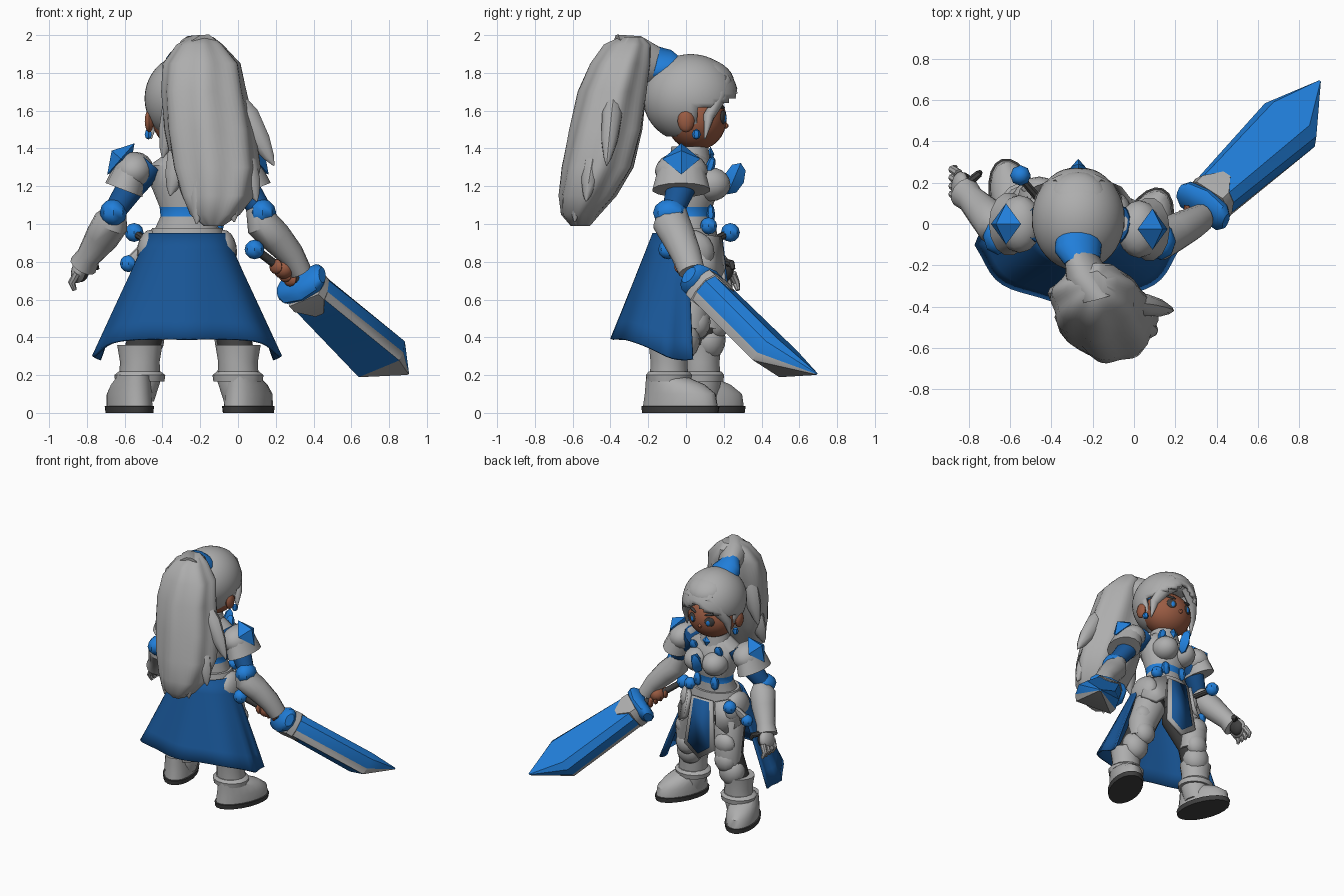
import bpy, bmesh, math
from mathutils import Vector, Euler

if "Cube" in bpy.data.objects:
    bpy.data.objects.remove(bpy.data.objects["Cube"])

def mat(name, *rgb):
    m = bpy.data.materials.new(name)
    m.diffuse_color = (*rgb, 1)
    m.use_nodes = True
    m.node_tree.nodes["Principled BSDF"].inputs["Base Color"].default_value = m.diffuse_color
    return m

GREY = mat("silver_grey", .42, .42, .42)
BLUE = mat("bright_blue", .015, .21, .70)
CLOTH = mat("deep_blue", .009, .09, .30)
SKIN = mat("brown_skin", .32, .105, .055)
DARK = mat("dark_grey", .05, .05, .05)
CX, Z = -.27, (0, 0, 1)  # body centre line, up

def finish(name, bm, m, extra=None, rule=None, thick=0):
    bmesh.ops.recalc_face_normals(bm, faces=bm.faces)
    me = bpy.data.meshes.new(name)
    me.materials.append(m)
    if extra:
        me.materials.append(extra)
        for f in bm.faces:
            f.material_index = int(rule(f))
    bm.to_mesh(me)
    ob = bpy.data.objects.new(name, me)
    bpy.context.collection.objects.link(ob)
    if thick:
        s = ob.modifiers.new("thickness", 'SOLIDIFY')
        s.thickness, s.offset = thick, 0
    return ob

def ball(name, loc, size, m, rot=(0, 0, 0), seg=16, rings=10, cut=None, thick=0):
    bm = bmesh.new()
    bmesh.ops.create_uvsphere(bm, u_segments=seg, v_segments=rings, radius=1)
    e = Euler(rot).to_matrix()
    for v in bm.verts:
        v.co = e @ Vector(a * b for a, b in zip(v.co, size)) + Vector(loc)
    if cut:
        bmesh.ops.delete(bm, geom=[f for f in bm.faces if cut(f.calc_center_median())], context='FACES')
    return finish(name, bm, m, thick=thick)

def tube(name, rings, m, n=14, ref=(0, 1, 0), axis=None, turn=0, profile=None, ripple=None, extra=None, rule=None):
    """Skin rings (x, y, z, width radius, depth radius) along a path."""
    bm = bmesh.new()
    pts = [Vector(r[:3]) for r in rings]
    prof = profile or [(math.cos(2*math.pi*i/n), math.sin(2*math.pi*i/n)) for i in range(n)]
    n, loops = len(prof), []
    for k, r in enumerate(rings):
        t = (Vector(axis) if axis else pts[min(k+1, len(pts)-1)] - pts[max(k-1, 0)]).normalized()
        u = t.cross(Vector(ref)).normalized()
        w = t.cross(u)
        c, s = math.cos(turn), math.sin(turn)
        u, w = u*c + w*s, w*c - u*s
        loops.append([bm.verts.new(pts[k] + (u*p[0]*r[3] + w*p[1]*r[-1]) * (ripple(i, k) if ripple else 1))
                      for i, p in enumerate(prof)])
    for a, b in zip(loops, loops[1:]):
        for i in range(n):
            bm.faces.new((a[i], a[(i+1) % n], b[(i+1) % n], b[i]))
    bm.faces.new(loops[0])
    bm.faces.new(loops[-1])
    return finish(name, bm, m, extra, rule)

def plate(name, pts, m, thick=.02):
    bm = bmesh.new()
    bm.faces.new([bm.verts.new(p) for p in pts])
    finish(name, bm, m, thick=thick)

# head, hair cap and face details
ball("face", (CX, .055, 1.555), (.185, .16, .165), SKIN, seg=24, rings=16)
ball("hair_cap", (CX, .025, 1.665), (.212, .24, .222), GREY, seg=40, rings=30, thick=.025,
     cut=lambda c: c.z < 1.475 or (c.y > .07 and c.z < 1.71 - .5*abs(c.x-CX)))
ball("hair_front", (CX, .115, 1.785), (.145, .145, .09), GREY, (-.35, 0, 0), 20, 14)
ball("nose", (CX, .208, 1.52), (.016, .018, .016), SKIN, seg=8, rings=6)
tube("neck", [(CX, .02, 1.34, .07, .07), (CX, .03, 1.45, .06, .06)], SKIN)
for s in (-1, 1):
    x = lambda d: CX + s*d
    ball("ear", (x(.2), 0, 1.545), (.025, .045, .06), SKIN, seg=10, rings=8)
    ball("earring", (x(.205), .055, 1.475), (.022, .024, .028), BLUE, seg=6, rings=4)
    ball("eye", (x(.075), .197, 1.565), (.037, .012, .036), DARK, (0, 0, -s*.4), 12, 8)
    ball("iris", (x(.070), .205, 1.56), (.018, .009, .024), BLUE, (0, 0, -s*.4), 10, 6)
    ball("eyebrow", (x(.078), .187, 1.622), (.045, .012, .01), DARK, (0, -s*.2, -s*.4), 8, 6)
    tube("hair_fringe", [(x(.02), .17, 1.81, .05, .03), (x(.06), .215, 1.74, .065, .03), (x(.13), .183, 1.67, .05, .03),
                         (x(.18), .12, 1.57, .035, .03), (x(.19), .1, 1.45, .004, .004)], GREY, 10)

# ponytail with a tie and loose locks
tube("hair_tie", [(CX, -.06, 1.80, .11, .085), (CX, -.12, 1.84, .118, .09), (CX+.02, -.18, 1.86, .105, .07)], BLUE)
tube("ponytail_root", [(CX, -.12, 1.84, .09, .06), (-.23, -.25, 1.87, .13, .1), (-.2, -.36, 1.86, .15, .1)], GREY)
tube("ponytail", [(-.19, -.29, 1.99, .06, .06), (-.2, -.31, 1.95, .12, .12), (-.19, -.345, 1.85, .2, .155),
                  (-.18, -.385, 1.7, .22, .18), (-.15, -.42, 1.5, .235, .19), (-.12, -.465, 1.3, .23, .185),
                  (-.11, -.52, 1.15, .19, .15), (-.125, -.56, 1.05, .13, .1), (-.13, -.56, .99, .05, .05)],
     GREY, 56, axis=Z, ripple=lambda i, k: 1 + .05*math.cos(2*math.pi*i/56*7 + k*.5))
for x, y, z, dx, dy, dz in ((-.02, -.38, 1.68, .21, -.04, -.37), (-.28, -.42, 1.45, -.08, -.05, -.3),
                            (0, -.48, 1.4, .1, -.05, -.28), (-.18, -.56, 1.4, -.04, -.05, -.4),
                            (-.06, -.55, 1.35, .04, -.04, -.34), (-.3, -.33, 1.75, -.1, -.01, -.4)):
    tube("hair_lock", [(x + dx*f, y + dy*f, z + dz*f, r, r*.8) for f, r in
                       ((0, .04), (.3, .07), (.65, .055), (.88, .028), (1, .004))], GREY, 10)

# torso, collar and belt
tube("torso", [(CX, .01, .80, .19, .14), (CX, .01, .93, .19, .14), (CX, .02, 1.04, .14, .115),
               (CX, .02, 1.09, .145, .12), (CX, .03, 1.2, .19, .15), (CX, .01, 1.31, .2, .13),
               (CX, .01, 1.38, .1, .09)], GREY, 20, axis=Z, extra=BLUE,
     rule=lambda f: 1.04 < f.calc_center_median().z < 1.08 and abs(f.normal.z) < .6)
tube("collar", [(CX, .02, 1.33, .12, .11), (CX, .02, 1.41, .1, .1)], GREY, axis=Z)
tube("belt", [(CX, .01, .91, .205, .16), (CX, .01, .98, .185, .15)], GREY, 20, axis=Z)
ball("chest_gem", (CX, .255, 1.24), (.045, .055, .09), BLUE, (-.4, 0, 0), 4, 4)
ball("neck_gem", (CX, .13, 1.37), (.035, .02, .04), BLUE, seg=4, rings=2)
for s in (-1, 1):
    x = lambda d: CX + s*d
    ball("breastplate", (x(.08), .13, 1.21), (.095, .105, .09), GREY)
    ball("chest_trim", (x(.11), .13, 1.31), (.035, .025, .05), BLUE, (-.3, 0, 0), 6, 4)
    ball("waist_gem", (x(.075), .13, 1.05), (.035, .025, .055), BLUE, seg=6, rings=4)
    ball("hip_guard", (x(.19), .02, .85), (.075, .13, .12), GREY)
    plate("hip_plate", [(x(.11), .18, .93), (x(.2), .07, .94), (x(.27), .08, .76), (x(.2), .17, .7), (x(.13), .2, .76)], GREY, .03)

# front panel with pale border
for name, w, top, mid, low, m, thick in (("front_panel_border", .13, .93, .56, .47, GREY, .02),
                                         ("front_panel", .095, .92, .58, .51, CLOTH, .035)):
    plate(name, [(CX-w*.7, .178, top), (CX+w*.7, .178, top), (CX+w, .215, mid), (CX, .22, low), (CX-w, .215, mid)], m, thick)

# half cape around the back of the hips, its front corners curling in
bm = bmesh.new()
rows, cols, grid = 6, 36, []
for f in (r / rows for r in range(rows + 1)):
    grid.append([])
    for a in (math.radians(173 + 194*c/cols) for c in range(cols + 1)):
        curl = 1 - .13*f*max(0, (abs(math.cos(a)) - .975)/.025)
        g = 1 + .025*f*math.cos(a*8)
        grid[-1].append(bm.verts.new((CX + (.2 + .318*f)*g*curl*math.cos(a), -.01 + (.16 + .215*f)*g*math.sin(a),
                                      .95 - (.56 + .11*abs(math.cos(a))**6)*f)))
for r in range(rows):
    for c in range(cols):
        bm.faces.new((grid[r][c], grid[r][c+1], grid[r+1][c+1], grid[r+1][c]))
cape = finish("hip_cape", bm, CLOTH, thick=.015)

# legs and boots: side, hip, knee, shin, foot centre, foot turn
for s, hip, knee, shin, foot, turn in ((1, (-.14, 0), (-.05, 0), (0, -.09), (.055, -.03), -.4),
                                       (-1, (-.4, .02), (-.46, .1), (-.52, .08), (-.575, .105), .3)):
    kx, ky = knee
    tube("trouser_leg", [(*hip, .86, .11, .12), (*hip, .74, .12, .12), (*knee, .5, .095, .1), (*shin, .3, .09, .09)], DARK)
    tube("thigh_armour", [(hip[0]+s*.02, hip[1]+.04, .74, .12, .11), (kx, ky+.03, .56, .105, .095),
                          (kx, ky+.02, .45, .095, .09)], GREY)
    ball("knee_guard", (kx, ky+.06, .48), (.085, .07, .09), GREY, seg=12, rings=8)
    ball("thigh_guard", (kx, ky+.07, .62), (.085, .06, .08), GREY, seg=12, rings=8)
    ball("shin_guard", ((kx+shin[0])/2, (ky+shin[1])/2+.03, .39), (.1, .09, .11), GREY)
    tube("boot_shaft", [(*shin, .36, .12, .11), (*shin, .27, .105, .1), (*shin, .17, .11, .105),
                        (shin[0]+s*.025, shin[1], .06, .1, .1)], GREY, axis=Z)
    tube("boot_strap", [(*shin, .165, .13, .12), (*shin, .2, .135, .125), (*shin, .22, .11, .11)], GREY, axis=Z)
    ring = lambda off, z, w, l: (foot[0]-math.sin(turn)*off, foot[1]+math.cos(turn)*off, z, w, l)
    tube("boot_foot", [ring(0, 0, .115, .215), ring(0, .035, .12, .22), ring(0, .037, .11, .21), ring(0, .1, .11, .2),
                       ring(-.03, .15, .1, .165), ring(-.09, .2, .085, .1)], GREY, 20, axis=Z, turn=turn,
         extra=DARK, rule=lambda f: f.calc_center_median().z < .036)

# shoulders: pads with raised faceted caps, sleeves and elbows
for s, x, y in ((1, .055, -.025), (-1, -.585, 0)):
    ball("shoulder_pad", (x-s*.03, y, 1.28), (.11, .14, .1), GREY, (0, s*.5, 0))
    tube("shoulder_skirt", [(x-s*.03, y, 1.31, .09, .12), (x+s*.02, y, 1.18, .105, .155)], GREY)
    ball("shoulder_cap", (x+s*.035, y, 1.345), (.11, .1, .065), BLUE, (0, s*.85, 0), 4, 2)
    tube("upper_arm", [(CX+s*.19, 0, 1.32, .08, .09), (x-s*.02, y, 1.2, .075, .08), (x+s*.06, y-.04, 1.08, .06, .06)], CLOTH)
    ball("elbow_guard", (x+s*.075, y-.06, 1.06), (.072, .09, .072), BLUE, seg=8, rings=6)

# forearms and hands
tube("left_gauntlet", [(-.64, -.03, 1.07, .055, .06), (-.67, -.01, 1.01, .095, .095), (-.72, .05, .93, .09, .085),
                       (-.79, .12, .83, .065, .07), (-.82, .15, .78, .075, .08)], GREY)
ball("left_hand", (-.84, .18, .755), (.042, .075, .07), GREY, (.3, .3, 0))
ball("left_palm", (-.82, .19, .75), (.035, .06, .06), DARK, (.3, .3, 0), 10, 8)
tube("left_thumb", [(-.8, .2, .8, .022, .022), (-.755, .24, .79, .02, .02), (-.745, .25, .76, .012, .012)], DARK, 8)
tube("right_gauntlet", [(.1, -.07, 1.09, .06, .07), (.13, -.075, 1.0, .09, .1), (.2, -.04, .93, .085, .09),
                        (.28, 0, .84, .07, .08), (.33, .03, .75, .06, .07)], GREY)
ball("right_hand", (.245, .01, .765), (.055, .06, .055), SKIN)
for i in range(4):
    y = .125 + .04*i
    tube("left_finger", [(-.85, y, .74, .022, .022), (-.88, y+.02, .69, .02, .02), (-.865, y+.03, .65, .012, .012)], GREY, 8)
    ball("right_finger", (.20+.025*i, -.025+.026*i, .775-.022*i), (.022, .05, .04), SKIN, (0, 0, .7), 8, 6)

# sword: thick blue blade with pale lower chamfers, pale collar, oval guard
d = Vector((.60, .57, -.56)).normalized()
wide = Vector((.21, -.21, .15))
wide = (wide - d*wide.dot(d)).normalized()
flat = d.cross(wide)
g = Vector((.345, .095, .675))
section = [(1, .45), (.7, 1), (-.7, 1), (-1, .45), (-1, -.45), (-.86, -1), (.86, -1), (1, -.45)]
tube("sword_blade", [(*(g + d*.03), .108, .085), (.755, .48, .298, .157, .085), (.9, .69, .207, .006, .006)], BLUE,
     ref=flat, axis=d, profile=section, extra=GREY, rule=lambda f: .25 < f.normal.dot(flat) < .9)
tube("blade_collar", [(*(g + d*.02), .113, .09), (*(g + d*.07), .115, .092), (*(g + d*.16), .03, .09)], GREY,
     ref=flat, axis=d, profile=section)
tube("sword_guard", [(*(g + wide*t - d*.12*abs(t)), r, r*.6) for t, r in
                     ((-.14, .05), (-.11, .085), (0, .1), (.11, .085), (.14, .05))], BLUE, 10, ref=d, axis=wide)
tube("sword_grip", [(*g, .025, .025), (.1, -.085, .86, .022, .022)], DARK, 10)

# dagger, sheath and round blue knobs
tube("dagger_grip", [(-.46, .12, .9, .02, .02), (-.545, .22, .95, .02, .02)], DARK, 8)
tube("dagger_sheath", [(-.47, .1, .9, .03, .025), (-.56, .06, .81, .03, .025)], GREY, 8)
for name, loc, r in (("sword_pommel", (.087, -.095, .865), .052), ("dagger_pommel", (-.55, .235, .955), .05),
                     ("hip_knob", (-.58, .06, .79), .045), ("belt_knob", (-.12, .12, .99), .045)):
    ball(name, loc, (r, r, r), BLUE, seg=8, rings=6)

# smooth shading with sharp edges kept
bpy.ops.object.select_all(action='SELECT')
bpy.context.view_layer.objects.active = cape
bpy.ops.object.shade_smooth_by_angle(angle=math.radians(40))
